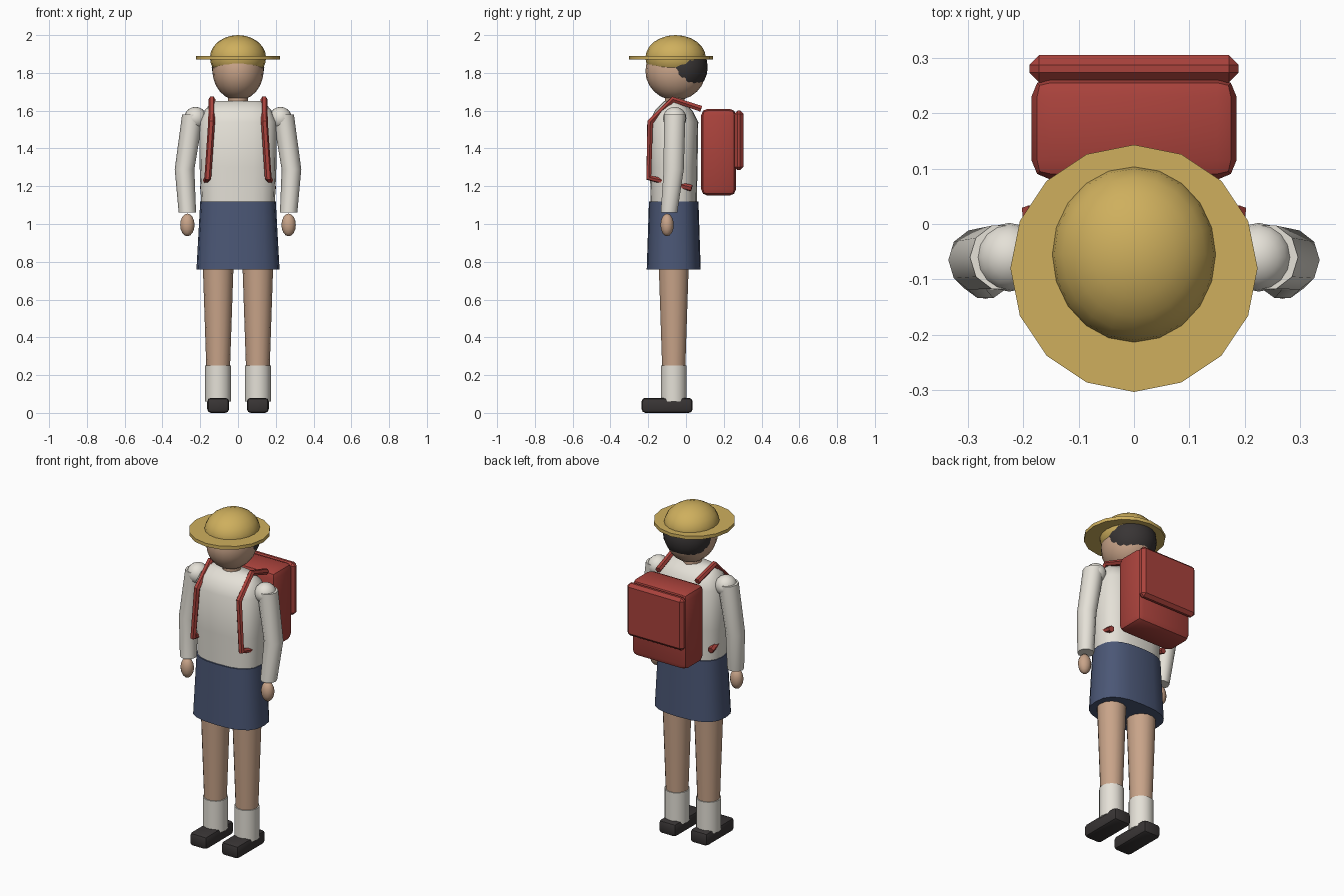
import bpy, bmesh
from math import sin, cos, pi, copysign, radians
from mathutils import Vector

if "Cube" in bpy.data.objects:
    bpy.data.objects.remove(bpy.data.objects["Cube"])


def material(name, col):
    m = bpy.data.materials.new(name)
    m.diffuse_color = (*col, 1)
    m.use_nodes = True
    m.node_tree.nodes["Principled BSDF"].inputs["Base Color"].default_value = m.diffuse_color
    return m


STRAW = material("straw", (0.62, 0.43, 0.11))
SKIN = material("skin", (0.58, 0.37, 0.25))
CLOTH = material("white_cloth", (0.78, 0.75, 0.68))
NAVY = material("navy", (0.07, 0.095, 0.18))
RED = material("red_leather", (0.4, 0.055, 0.045))
BLACK = material("black", (0.04, 0.035, 0.035))


def finish(name, bm, mat, angle=40):
    bmesh.ops.recalc_face_normals(bm, faces=bm.faces)
    me = bpy.data.meshes.new(name)
    bm.to_mesh(me)
    bm.free()
    ob = bpy.data.objects.new(name, me)
    bpy.context.collection.objects.link(ob)
    me.materials.append(mat)
    bpy.ops.object.select_all(action='DESELECT')
    ob.select_set(True)
    bpy.context.view_layer.objects.active = ob
    if angle:
        bpy.ops.object.shade_smooth_by_angle(angle=radians(angle))
    return ob


def loft(name, rings, mat, sides=16, power=2.0, angle=40):
    """Stack of horizontal (super)ellipses: (x, y, z, rx, ry), capped."""
    bm = bmesh.new()
    loops = []
    for x, y, z, rx, ry in rings:
        loop = []
        for i in range(sides):
            c, s = cos(2 * pi * i / sides), sin(2 * pi * i / sides)
            px = copysign(abs(c) ** (2 / power), c) if abs(c) > 1e-6 else 0
            py = copysign(abs(s) ** (2 / power), s) if abs(s) > 1e-6 else 0
            loop.append(bm.verts.new((x + rx * px, y + ry * py, z)))
        loops.append(loop)
    for a, b in zip(loops, loops[1:]):
        for i in range(sides):
            j = (i + 1) % sides
            bm.faces.new((a[i], a[j], b[j], b[i]))
    bm.faces.new(loops[0])
    bm.faces.new(loops[-1])
    return finish(name, bm, mat, angle)


def ball(name, loc, radii, mat, seg=20, rings=12):
    bm = bmesh.new()
    bmesh.ops.create_uvsphere(bm, u_segments=seg, v_segments=rings, radius=1)
    for v in bm.verts:
        v.co = Vector(loc) + v.co * Vector(radii)
    return finish(name, bm, mat)


def box(name, lo, hi, bevel, mat, seg=2):
    bm = bmesh.new()
    bmesh.ops.create_cube(bm, size=1)
    lo, hi = Vector(lo), Vector(hi)
    for v in bm.verts:
        v.co = (lo + hi) / 2 + v.co * (hi - lo)
    bmesh.ops.bevel(bm, geom=bm.edges[:], offset=bevel, segments=seg,
                    profile=0.5, affect='EDGES')
    return finish(name, bm, mat, 30)


def tube(name, pts, radius, mat):
    cu = bpy.data.curves.new(name, 'CURVE')
    cu.dimensions = '3D'
    cu.bevel_depth = radius
    cu.bevel_resolution = 1
    cu.use_fill_caps = True
    sp = cu.splines.new('POLY')
    sp.points.add(len(pts) - 1)
    for p, co in zip(sp.points, pts):
        p.co = (*co, 1)
    sp.use_smooth = False
    ob = bpy.data.objects.new(name, cu)
    bpy.context.collection.objects.link(ob)
    cu.materials.append(mat)


# Head, hair and hat
ball("head", (0, -0.055, 1.81), (0.135, 0.16, 0.155), SKIN)
ball("hair", (0, -0.02, 1.83), (0.139, 0.135, 0.14), BLACK)
ball("hat_crown", (0, -0.055, 1.88), (0.149, 0.16, 0.12), STRAW)
loft("hat_brim", [(0, -0.08, z, 0.223, 0.223) for z in (1.87, 1.89)], STRAW, 16)
loft("neck", [(0, -0.06, z, 0.052, 0.052) for z in (1.6, 1.7)], SKIN, 12)

# Shirt body and skirt
Y = -0.065
loft("shirt", [(0, Y, 1.10, 0.195, 0.122), (0, Y, 1.3, 0.203, 0.126),
               (0, Y, 1.54, 0.205, 0.13), (0, Y, 1.6, 0.178, 0.1),
               (0, Y, 1.65, 0.135, 0.05)], CLOTH, 20, 2.6, 50)
loft("skirt", [(0, Y, 0.76, 0.22, 0.143), (0, Y, 1.12, 0.2, 0.131)],
     NAVY, 20, 2.6)

# Arms, hands, legs, socks, shoes and straps on both sides
for s, side in ((-1, "left"), (1, "right")):
    ball(f"{side}_shoulder", (s * 0.225, -0.06, 1.56), (0.06, 0.062, 0.06),
         CLOTH, 16, 10)
    loft(f"{side}_sleeve", [(s * 0.268, -0.09, 1.06, 0.046, 0.046),
                            (s * 0.283, -0.065, 1.29, 0.052, 0.056),
                            (s * 0.239, -0.06, 1.58, 0.057, 0.06)], CLOTH, 10)
    ball(f"{side}_hand", (s * 0.268, -0.1, 0.995), (0.038, 0.035, 0.06),
         SKIN, 12, 8)
    loft(f"{side}_leg", [(s * 0.105, Y, 0.1, 0.058, 0.058),
                         (s * 0.105, Y, 0.8, 0.082, 0.082)], SKIN, 14)
    loft(f"{side}_sock", [(s * 0.105, Y, z, 0.069, 0.069)
                          for z in (0.06, 0.25)], CLOTH, 14)
    box(f"{side}_shoe", (s * 0.105 - 0.058, -0.235, 0),
        (s * 0.105 + 0.058, 0.035, 0.08), 0.02, BLACK)
    tube(f"{side}_strap", [(s * 0.13, 0.08, 1.61), (s * 0.138, -0.07, 1.66),
                           (s * 0.14, -0.19, 1.54), (s * 0.16, -0.197, 1.245),
                           (s * 0.185, 0.03, 1.19)], 0.018, RED)

# School satchel with flap
box("satchel", (-0.185, 0.08, 1.15), (0.185, 0.265, 1.61), 0.035, RED)
box("satchel_flap", (-0.189, 0.255, 1.285), (0.189, 0.305, 1.6), 0.018, RED, 1)
